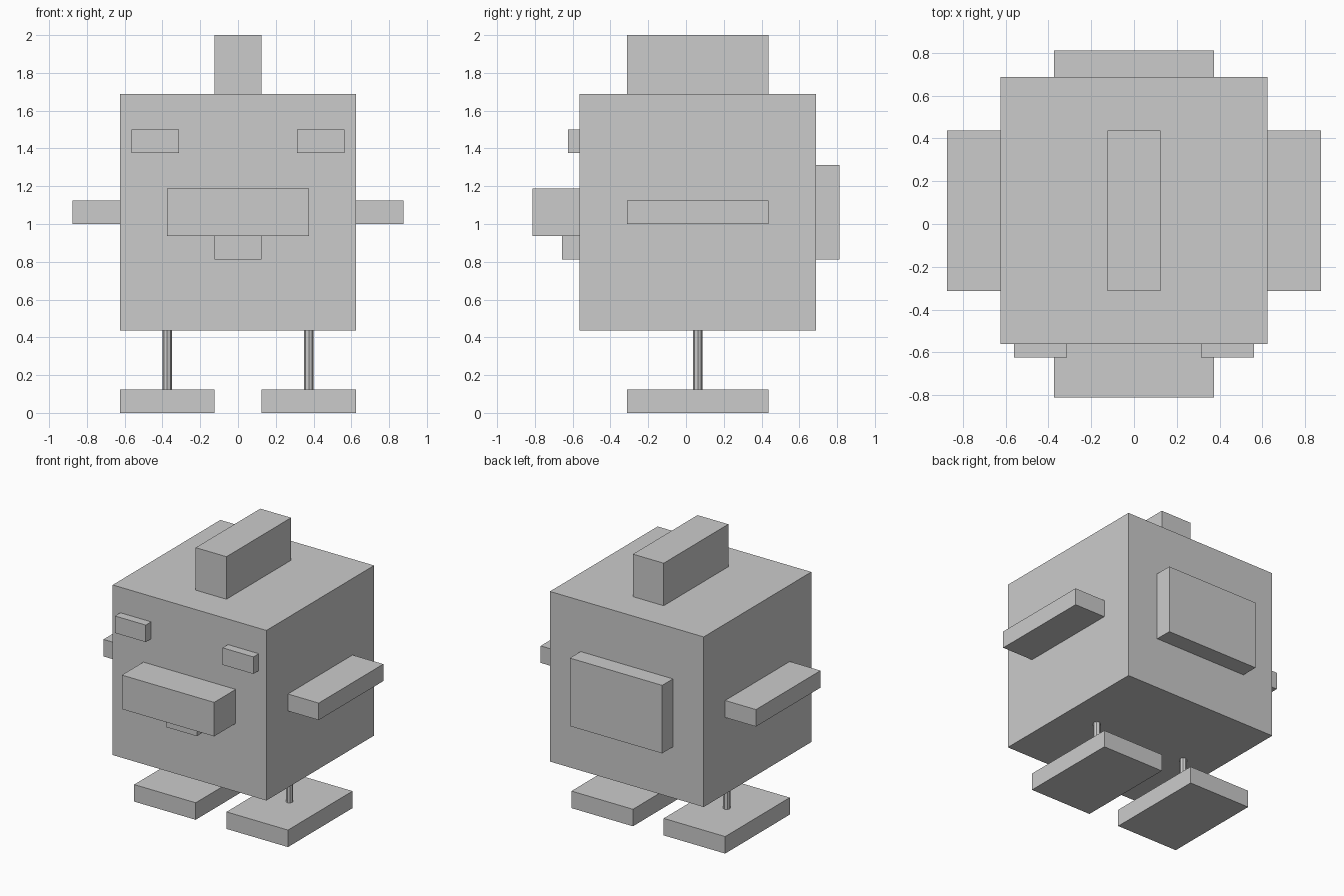
import bpy
import bmesh
from mathutils import Matrix, Vector

if "Cube" in bpy.data.objects:
    bpy.data.objects.remove(bpy.data.objects["Cube"])


def finish(name, bm):
    mesh = bpy.data.meshes.new(name)
    bm.to_mesh(mesh)
    bm.free()
    obj = bpy.data.objects.new(name, mesh)
    bpy.context.collection.objects.link(obj)
    return obj


def box(name, x, y, z):
    """Box from (min, max) ranges on each axis."""
    lo, hi = (Vector(c) for c in zip(x, y, z))
    bm = bmesh.new()
    bmesh.ops.create_cube(bm, size=1)
    bmesh.ops.scale(bm, vec=hi - lo, verts=bm.verts)
    bmesh.ops.translate(bm, vec=(lo + hi) / 2, verts=bm.verts)
    return finish(name, bm)


def post(name, x, y, z, radius, sides):
    """Upright round post between two heights."""
    bm = bmesh.new()
    bmesh.ops.create_cone(bm, cap_ends=True, segments=sides, radius1=radius,
                          radius2=radius, depth=z[1] - z[0],
                          matrix=Matrix.Translation((x, y, sum(z) / 2)))
    return finish(name, bm)


# Body and the parts on the centre line
box("body", (-0.625, 0.625), (-0.5625, 0.6875), (0.4375, 1.6875))
box("comb", (-0.125, 0.125), (-0.3125, 0.4375), (1.6875, 2.0))
box("beak", (-0.375, 0.375), (-0.8125, -0.5625), (0.9375, 1.1875))
box("wattle", (-0.125, 0.125), (-0.65625, -0.5625), (0.8125, 0.9375))
box("tail", (-0.375, 0.375), (0.6875, 0.8125), (0.8125, 1.3125))

# Paired parts, mirrored across x
for side, s in (("right", 1), ("left", -1)):
    def span(a, b):
        return sorted((s * a, s * b))

    box(side + "_eye", span(0.3125, 0.5625), (-0.625, -0.5625), (1.375, 1.5))
    box(side + "_wing", span(0.625, 0.875), (-0.3125, 0.4375), (1.0, 1.125))
    box(side + "_foot", span(0.125, 0.625), (-0.3125, 0.4375), (0.0, 0.125))
    post(side + "_leg", s * 0.375, 0.0625, (0.125, 0.4375), 0.025, 8)
